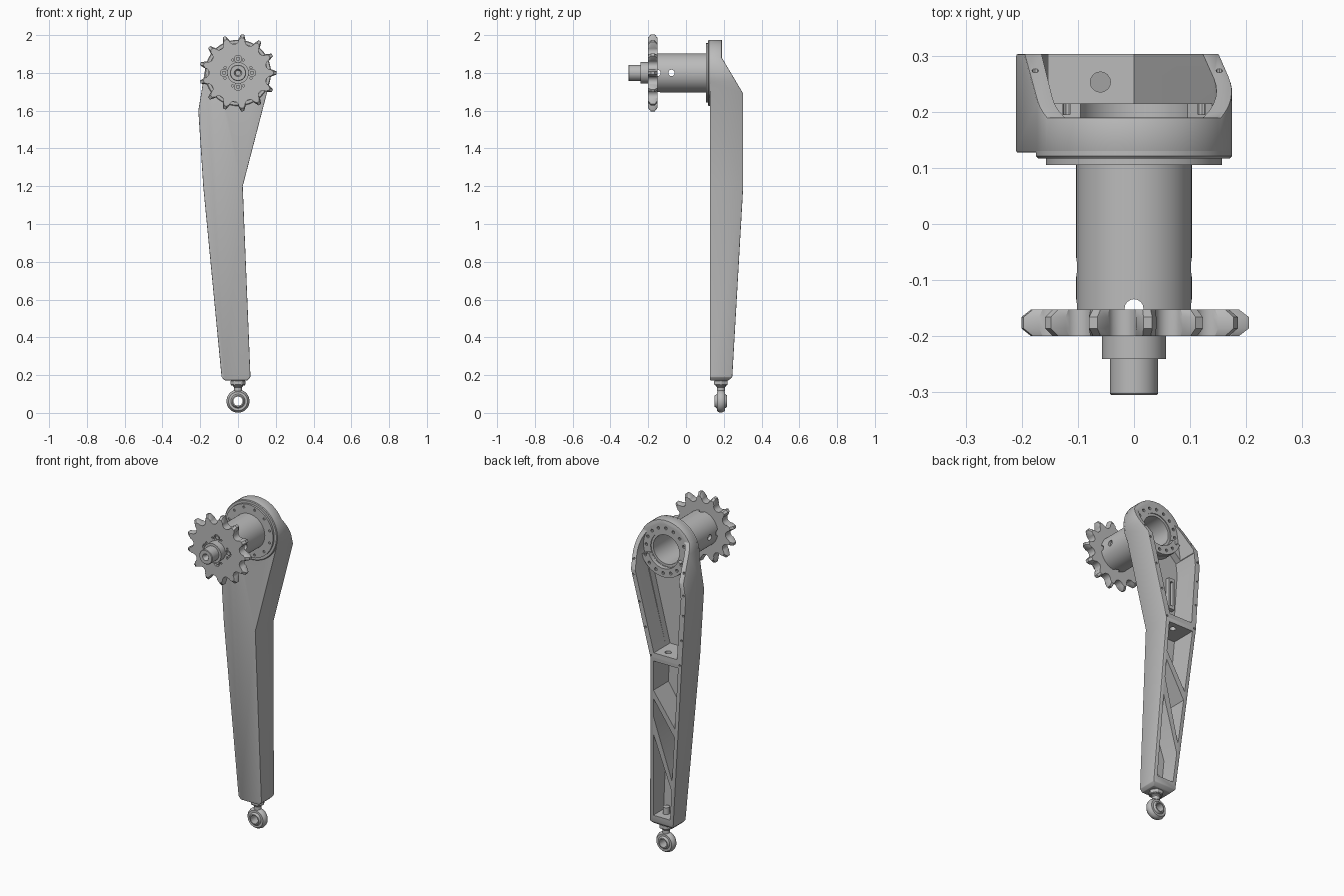
import bpy, bmesh, math
from math import cos, sin, pi, radians
from mathutils import Vector, Matrix

if "Cube" in bpy.data.objects:
    bpy.data.objects.remove(bpy.data.objects["Cube"])

metal = bpy.data.materials.new("machined_grey")
metal.use_nodes = True
GREY = (0.5, 0.5, 0.5, 1)
metal.diffuse_color = GREY
metal.node_tree.nodes["Principled BSDF"].inputs["Base Color"].default_value = GREY

HUB_Z = 1.8


def loft(name, loops, capped=True, ring=False):
    """Skin a series of equal-length loops into one solid."""
    bm = bmesh.new()
    rows = [[bm.verts.new(p) for p in loop] for loop in loops]
    pairs = list(zip(rows, rows[1:])) + ([(rows[-1], rows[0])] if ring else [])
    for a, b in pairs:
        for i in range(len(a)):
            j = (i + 1) % len(a)
            bm.faces.new((a[i], a[j], b[j], b[i]))
    if capped:
        bm.faces.new(rows[0])
        bm.faces.new(rows[-1])
    bmesh.ops.recalc_face_normals(bm, faces=bm.faces)
    mesh = bpy.data.meshes.new(name)
    bm.to_mesh(mesh)
    bm.free()
    mesh.materials.append(metal)
    ob = bpy.data.objects.new(name, mesh)
    bpy.context.collection.objects.link(ob)
    return ob


def prism(name, pts, y0, y1):
    return loft(name, [[(x, y, z) for x, z in pts] for y in (y0, y1)])


def lathe(name, profile, centre=(0, 0, HUB_Z), axis="Y", segs=48):
    """Spin a closed (radius, height) profile about an axis."""
    spin = Matrix.Rotation(radians(-90), 3, "X") if axis == "Y" else Matrix.Identity(3)
    loops = []
    for i in range(segs):
        a = 2 * pi * i / segs
        loops.append([spin @ Vector((r * cos(a), r * sin(a), h)) + Vector(centre)
                      for r, h in profile])
    return loft(name, loops, capped=False, ring=True)


def rod(name, start, end, r, segs=16):
    """Solid cylinder between two points."""
    s, e = Vector(start), Vector(end)
    turn = (e - s).to_track_quat("Z", "Y")
    circle = [turn @ Vector((r * cos(2 * pi * i / segs), r * sin(2 * pi * i / segs), 0))
              for i in range(segs)]
    return loft(name, [[c + s for c in circle], [c + e for c in circle]])


def activate(ob):
    bpy.ops.object.select_all(action="DESELECT")
    ob.select_set(True)
    bpy.context.view_layer.objects.active = ob


def cut(ob, cutters, operation="DIFFERENCE"):
    for c in cutters:
        mod = ob.modifiers.new("cut", "BOOLEAN")
        mod.operation, mod.solver, mod.object = operation, "EXACT", c
        activate(ob)
        bpy.ops.object.modifier_apply(modifier=mod.name)
        bpy.data.objects.remove(c)


def bevel(ob, width, segs=2):
    mod = ob.modifiers.new("bevel", "BEVEL")
    mod.width, mod.segments, mod.limit_method = width, segs, "ANGLE"
    mod.angle_limit = radians(35)
    activate(ob)
    bpy.ops.object.modifier_apply(modifier=mod.name)


def arc(r, a0, a1, n, cx=0, cz=HUB_Z):
    angles = [radians(a0 + (a1 - a0) * i / n) for i in range(n + 1)]
    return [(cx + r * cos(a), cz + r * sin(a)) for a in angles]


# Arm: front outline trimmed by the side profile, then rounded
outline = [(-0.087, 0.19), (-0.07, 0.172), (0.05, 0.172), (0.066, 0.19), (0.025, 1.2)]
outline += arc(0.175, -15, 171, 32) + [(-0.21, 1.6), (-0.184, 1.2)]
arm = prism("arm_housing", outline, 0.127, 0.4)
side = [(0.1, 0.1), (0.225, 0.1), (0.225, 0.172), (0.245, 0.19), (0.303, 1.2),
        (0.303, 1.69), (0.19, 1.88), (0.19, 2.1), (0.1, 2.1)]
cut(arm, [loft("side_trim", [[(x, y, z) for y, z in side] for x in (-0.5, 0.5)])], "INTERSECT")
bevel(arm, 0.01)


def left_wall(z):
    return -0.064 - 0.096 * (z - 0.19)


def right_wall(z):
    return 0.044 - 0.041 * (z - 0.19)


# Pockets open to the back, leaving walls, a cross rib and two diagonal ribs
head = [(0.0, 1.23), *arc(0.147, -15, 171, 24), (-0.178, 1.6), (-0.152, 1.23)]
deep = [(0.0, 1.23), (0.105, 1.64), *arc(0.155, 322, 215, 12), (-0.17, 1.67),
        (-0.178, 1.6), (-0.152, 1.23)]
cutters = [prism("head_pocket", head, 0.19, 0.5), prism("upper_pocket", deep, 0.15, 0.5)]
for rt, lt, lb, rb in [(1.18, 1.18, 0.8, 1.0), (0.95, 0.745, 0.47, 0.84), (0.73, 0.41, 0.23, 0.23)]:
    pts = [(right_wall(rt), rt), (left_wall(lt), lt), (left_wall(lb), lb), (right_wall(rb), rb)]
    cutters.append(prism("truss_pocket", pts, 0.15, 0.5))
cutters.append(rod("hub_bore", (0, 0, HUB_Z), (0, 0.5, HUB_Z), 0.1, 48))
cutters.append(rod("rib_hole", (-0.06, 0.253, 1.1), (-0.06, 0.253, 1.3), 0.018))
cut(arm, cutters)

# Thicker web under the bearing seat
web = prism("bearing_web", arc(0.152, 200, 340, 20) + arc(0.101, 340, 200, 20), 0.17, 0.215)


def bolt_circle(r, n, size, y0, y1, phase=0):
    return [rod("hole", (x, y0, z), (x, y1, z), size, 10)
            for x, z in arc(r, phase, phase + 360 - 360 / n, n - 1)]


cut(web, bolt_circle(0.128, 16, 0.009, 0.195, 0.3))
cut(arm, bolt_circle(0.128, 16, 0.009, 0.165, 0.3))

# Cover screw holes along the back rim
rim = [(0.152, 1.74), (0.137, 1.66), (0.095, 1.51), (0.055, 1.37), (0.02, 1.21),
       (-0.17, 1.2), (-0.182, 1.35), (-0.193, 1.5), (-0.194, 1.62), (-0.176, 1.74)]
cut(arm, [rod("hole", (x, 0.24, z), (x, 0.4, z), 0.006, 8) for x, z in rim])

# Small slotted bracket on the pocket floor
bracket = prism("slot_bracket", [(-0.14, 1.36), (-0.1, 1.36), (-0.1, 1.55), (-0.14, 1.55)], 0.145, 0.175)
cut(bracket, [prism("slot", [(-0.128, 1.38), (-0.112, 1.38), (-0.112, 1.53), (-0.128, 1.53)], 0.155, 0.3)])

# Raised face, flange and tube of the hub
head_disc = lathe("head_disc", [(0.1, 0.13), (0.175, 0.13), (0.175, 0.121), (0.171, 0.117), (0.1, 0.117)], segs=64)
hub = lathe("hub_tube", [(0.103, -0.155), (0.103, 0.105), (0.157, 0.105), (0.157, 0.118),
                         (0.1, 0.118), (0.1, 0.185), (0.086, 0.185), (0.086, -0.155)], segs=64)
holes = [rod("hole", (s * 0.06, -0.077, HUB_Z), (s * 0.2, -0.077, HUB_Z), 0.017) for s in (1, -1)]
for dx, dz in [(1, 0), (-1, 0), (0, 1), (0, -1)]:
    holes.append(rod("hole", (dx * 0.06, -0.151, HUB_Z + dz * 0.06),
                     (dx * 0.2, -0.151, HUB_Z + dz * 0.2), 0.017))
cut(hub, holes + bolt_circle(0.138, 12, 0.007, 0.09, 0.112, 15))

# Sprocket: round roller seats between narrow teeth with thinned tips
TEETH = 13
gear = []
for i in range(TEETH):
    mid = 360 * (i + 0.5) / TEETH
    gear += arc(0.205, mid - 360 / TEETH / 2 + 2.2, mid - 360 / TEETH / 2 + 2.3, 1)[:1]
    a = radians(mid)
    gear += arc(0.025, mid + 270, mid + 90, 8, 0.178 * cos(a), HUB_Z + 0.178 * sin(a))
    gear += arc(0.205, mid + 360 / TEETH / 2 - 2.2, mid + 360 / TEETH / 2 - 2.1, 1)[:1]


def thinned(y, keep):
    loop = []
    for x, z in gear:
        r = math.hypot(x, z - HUB_Z)
        f = (r - max(0, r - 0.165) * (1 - keep)) / r
        loop.append((x * f, y, HUB_Z + (z - HUB_Z) * f))
    return loop


sprocket = loft("sprocket", [thinned(-0.2, 0.55), thinned(-0.186, 1), thinned(-0.166, 1), thinned(-0.152, 0.55)])
cut(sprocket, bolt_circle(0.074, 4, 0.02, -0.3, -0.185)
    + bolt_circle(0.074, 8, 0.006, -0.3, -0.19, 22.5))
for k, (x, z) in enumerate(arc(0.074, 0, 270, 3)):
    rod(f"sprocket_screw_{k + 1}", (x, -0.183, z), (x, -0.196, z), 0.012, 6)

# Stepped output shaft with a centre bore
shaft = lathe("output_shaft", [(0.012, -0.16), (0.057, -0.16), (0.057, -0.241), (0.043, -0.241),
                               (0.043, -0.302), (0.04, -0.305), (0.02, -0.305), (0.012, -0.29)])

# Rod end joint at the foot
EYE = (0, 0.185, 0.062)
eye = lathe("rod_eye", [(0.036, -0.022), (0.05, -0.022), (0.058, -0.012), (0.061, 0),
                        (0.058, 0.012), (0.05, 0.022), (0.036, 0.022)], EYE)
ball = lathe("joint_ball", [(0.024, -0.033), (0.03, -0.033), (0.039, -0.02), (0.043, 0),
                            (0.039, 0.02), (0.03, 0.033), (0.024, 0.033)], EYE)
shank = lathe("rod_shank", [(0.001, 0.115), (0.021, 0.115), (0.021, 0.135), (0.026, 0.14), (0.026, 0.15),
                            (0.019, 0.15), (0.019, 0.27), (0.001, 0.27)], (0, 0.185, 0), "Z", 24)
nut = rod("lock_nut", (0, 0.185, 0.146), (0, 0.185, 0.173), 0.041, 6)
bevel(nut, 0.004, 1)

for ob in [arm, web, head_disc, hub, sprocket, shaft, eye, ball, shank]:
    activate(ob)
    bpy.ops.object.shade_smooth_by_angle(angle=radians(30))
